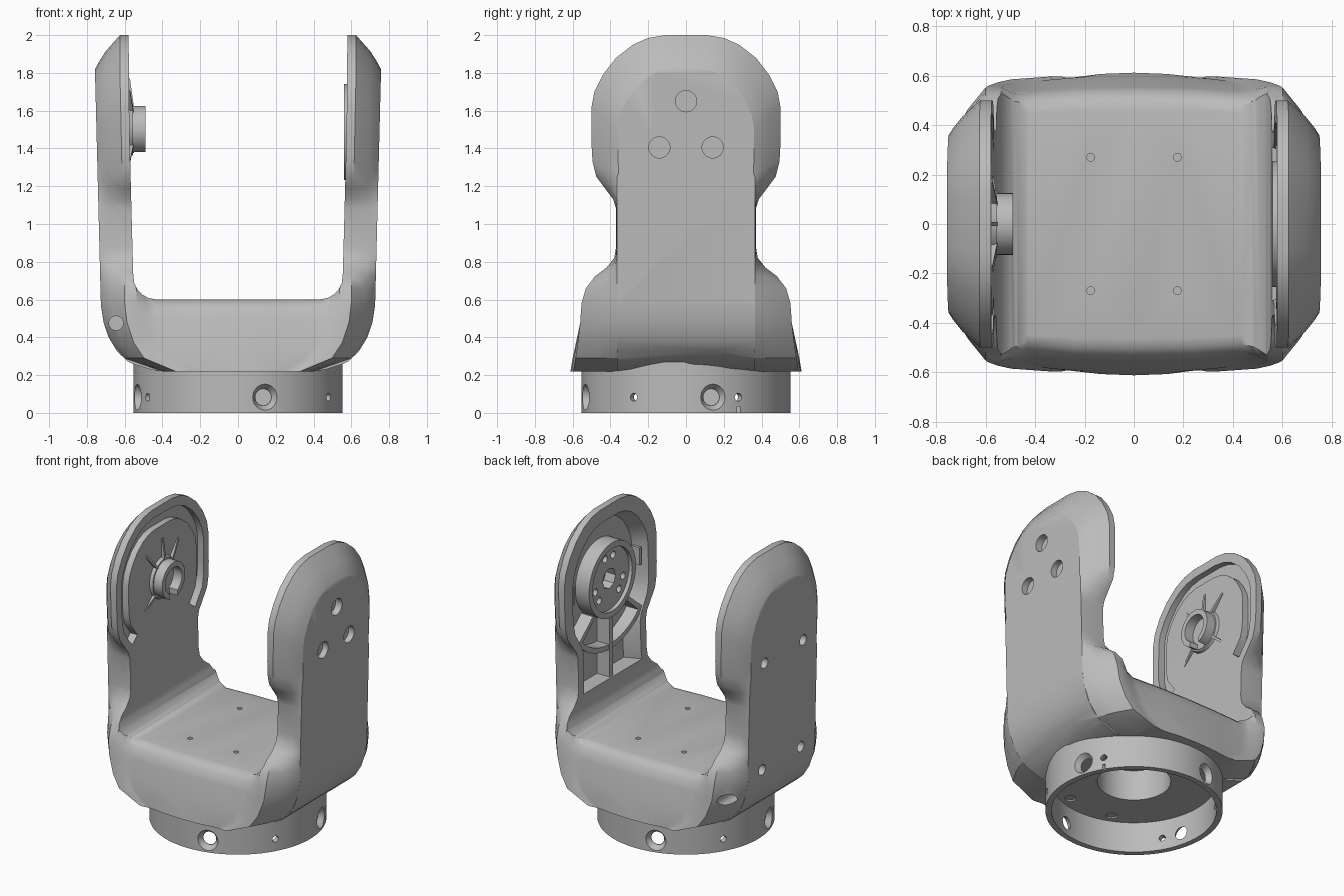
import bpy, bmesh, math
from mathutils import Vector, Matrix

if "Cube" in bpy.data.objects:
    bpy.data.objects.remove(bpy.data.objects["Cube"])

grey = bpy.data.materials.new("light grey")
grey.use_nodes = True
grey.diffuse_color = (0.5, 0.5, 0.5, 1)
grey.node_tree.nodes["Principled BSDF"].inputs["Base Color"].default_value = (0.5, 0.5, 0.5, 1)


def finish(name, bm):
    bmesh.ops.recalc_face_normals(bm, faces=bm.faces)
    me = bpy.data.meshes.new(name)
    bm.to_mesh(me)
    bm.free()
    me.materials.append(grey)
    ob = bpy.data.objects.new(name, me)
    bpy.context.collection.objects.link(ob)
    return ob


def loft(name, rings):
    """Solid through rings of equal point count, capped at both ends."""
    bm = bmesh.new()
    vs = [[bm.verts.new(p) for p in ring] for ring in rings]
    n = len(vs[0])
    for a, b in zip(vs, vs[1:]):
        for i in range(n):
            bm.faces.new((a[i], a[(i + 1) % n], b[(i + 1) % n], b[i]))
    bm.faces.new(vs[0])
    bm.faces.new(vs[-1])
    return finish(name, bm)


def slab(name, pts, x0, x1):
    return loft(name, [[(x, y, z) for y, z in pts] for x in (x0, x1)])


def box(name, lo, hi):
    return slab(name, [(lo[1], lo[2]), (hi[1], lo[2]), (hi[1], hi[2]), (lo[1], hi[2])], lo[0], hi[0])


def rod(name, start, end, r1, r2=None, sides=32):
    a, b = Vector(start), Vector(end)
    bm = bmesh.new()
    rot = (b - a).to_track_quat('Z', 'Y').to_matrix().to_4x4()
    bmesh.ops.create_cone(bm, cap_ends=True, segments=sides, radius1=r1, radius2=r1 if r2 is None else r2,
                          depth=(b - a).length, matrix=Matrix.Translation((a + b) / 2) @ rot)
    return finish(name, bm)


def apply(ob, tool, op='DIFFERENCE'):
    mod = ob.modifiers.new(op, 'BOOLEAN')
    mod.operation, mod.object, mod.solver = op, tool, 'EXACT'
    bpy.context.view_layer.objects.active = ob
    bpy.ops.object.modifier_apply(modifier=mod.name)
    bpy.data.objects.remove(tool)


def mirrored(half):
    """Close a half outline; points on the axis are kept once."""
    return half + [(-y, z) for y, z in reversed(half) if y > 1e-6]


def mix(a, b, t):
    return [(p[0] + (q[0] - p[0]) * t, p[1] + (q[1] - p[1]) * t) for p, q in zip(a, b)]


# Side outline of the arms, bottom to top
arm = [(0.61, 0.12), (0.597, 0.22), (0.585, 0.29), (0.573, 0.37), (0.56, 0.48), (0.553, 0.58),
       (0.53, 0.66), (0.48, 0.725), (0.42, 0.77), (0.38, 0.82), (0.37, 0.88), (0.37, 1.08),
       (0.385, 1.13), (0.43, 1.19), (0.475, 1.25), (0.495, 1.33), (0.5, 1.42), (0.5, 1.62),
       (0.485, 1.7), (0.44, 1.79), (0.37, 1.88), (0.28, 1.95), (0.2, 1.985), (0.11, 2.0), (0, 2.0)]
# Rounded front edge of the middle deck, and the inset outer panel of the arms
deck = [(0.63, 0.12), (0.612, 0.22), (0.6, 0.29), (0.583, 0.37), (0.555, 0.5), (0.536, 0.56), (0.5, 0.592), (0.44, 0.605)]
deck += [(min(y, 0.37), z) for y, z in arm[8:]]
panel = [(min(y, 0.365), z) if z < 1.3 else (y * 0.72, 1 + (z - 1) * 0.82) for y, z in arm]

# Front outline of the yoke: rounded outer corners, filleted inner corners
u_outer = [(0.4, 0.22), (0.5, 0.235), (0.58, 0.27), (0.64, 0.325), (0.685, 0.4), (0.712, 0.48),
           (0.726, 0.57), (0.757, 1.8), (0.757, 2.1)]
u_half = [(0, 0.22)] + u_outer + [(0.58, 2.1), (0.575, 1.5), (0.562, 1.0), (0.555, 0.74)]
u_half += [(0.43 + 0.125 * math.cos(a), 0.725 - 0.125 * math.sin(a)) for a in (0.3, 0.6, 0.9, 1.2, 1.57)]
u_half += [(0, 0.6)]


def follow(x, z):
    """Pull a station inward so the edge chamfer follows the outer corner."""
    for (x0, z0), (x1, z1) in zip(u_outer, u_outer[1:]):
        if z <= z1:
            return x * (x0 + (x1 - x0) * max(z - z0, 0) / (z1 - z0)) / 0.757


# Body: lofted side outline cut to the front outline
stations = [(0, deck, 1), (0.25, deck, 0.992), (0.45, deck, 0.97), (0.51, mix(deck, arm, 0.35), 0.975), (0.56, arm, 1)]
stations += [(x, mix(arm, panel, t), 1) for x, t in ((0.625, 0), (0.7, 0.47), (0.738, 0.8), (0.752, 0.95), (0.757, 1), (0.82, 1))]
rings = []
for side, order in ((-1, stations[:0:-1]), (1, stations)):
    for x, half, s in order:
        rings.append([(side * follow(x, z), y * s, z) for y, z in mirrored(half)])
body = loft("yoke_body", rings)
apply(body, loft("u_cutter", [[(x, y, z) for x, z in mirrored(u_half)] for y in (-1, 1)]), 'INTERSECT')

# Curved groove inside the right arm
rim = [p for p in mirrored(arm) if p[1] > 1.12]
outer, inner = ([(y * k, 1.45 + (z - 1.45) * k) for y, z in rim] for k in (0.89, 0.74))
apply(body, slab("groove_cutter", outer + inner[::-1], -0.62, -0.5))


# Open cavity inside the left arm, tapering inward
def inset(d):
    return mirrored([(y * (1 - 2 * d), z - d * max(z - 1.3, 0) / 0.7) for y, z in arm if z > 0.8])


apply(body, loft("cavity_cutter", [[(x, y, z) for y, z in inset(d)] for x, d in ((0.5, 0.05), (0.665, 0.14))]))

# Screw holes: left arm, right arm, lower corners, deck
centre = 1.487
for a in (90, 210, 330):
    y, z = 0.163 * math.cos(math.radians(a)), centre + 0.163 * math.sin(math.radians(a))
    apply(body, rod("cutter", (0.705, y, z), (0.8, y, z), 0.056))
for y in (-0.21, 0.21):
    for z in (0.6, 1.34):
        apply(body, rod("cutter", (-0.66, y, z), (-0.8, y, z), 0.036))
    s = math.copysign(1, y)
    apply(body, rod("cutter", (-0.645, s * 0.3, 0.475), (-0.645, s * 0.7, 0.475), 0.038))
    for x in (-0.175, 0.175):
        apply(body, rod("cutter", (x, s * 0.27, 0.5), (x, s * 0.27, 0.7), 0.016, sides=16))
apply(body, rod("cutter", (0, 0, 0.1), (0, 0, 0.42), 0.23, sides=48))


def at(deg, r, z=0.083):
    return (r * math.cos(math.radians(deg)), r * math.sin(math.radians(deg)), z)


# Base ring with radial screw holes and floor holes
ring = rod("base_ring", (0, 0, 0), (0, 0, 0.27), 0.553, sides=96)
apply(ring, rod("cutter", (0, 0, -0.1), (0, 0, 0.21), 0.515, sides=96))
apply(ring, rod("cutter", (0, 0, 0.1), (0, 0, 0.4), 0.23, sides=48))
for i, small in enumerate((30, 150, 210, 330)):
    big, floor = 15 + 90 * i, (68, 112, 248, 292)[i]
    apply(ring, rod("cutter", at(big, 0.4), at(big, 0.7), 0.043))
    apply(ring, rod("cutter", at(big, 0.515), at(big, 0.57), 0.045, 0.08))
    apply(ring, rod("cutter", at(small, 0.4), at(small, 0.7), 0.021, sides=16))
    apply(ring, rod("cutter", at(floor, 0.45, 0.15), at(floor, 0.45, 0.25), 0.035))
apply(ring, box("cutter", (0.45, 0.27, -0.1), (0.6, 0.285, 0.035)))

# Horn disc in the left arm, with centre hole and screw holes
disc = rod("horn_disc", (0.56, 0, centre), (0.69, 0, centre), 0.255, sides=64)
apply(disc, rod("cutter", (0.5, 0, centre), (0.585, 0, centre), 0.215, sides=64))
apply(disc, rod("cutter", (0.5, 0, centre), (0.66, 0, centre), 0.07, sides=8))
for a in (90, 210, 330):
    for d in (-16, 16):
        t = math.radians(a + d)
        y, z = 0.155 * math.cos(t), centre + 0.155 * math.sin(t)
        apply(disc, rod("cutter", (0.5, y, z), (0.64, y, z), 0.024, sides=16))

# Ribs of the left arm: centre web, arc, radial webs and side ribs
box("centre_rib", (0.57, -0.018, 0.8), (0.69, 0.018, 1.26))
arc = [(r * math.cos(math.radians(t)), centre + r * math.sin(math.radians(t)))
       for r, span in ((0.48, range(-135, -44, 6)), (0.445, range(-45, -136, -6))) for t in span]
slab("arc_rib", arc, 0.575, 0.69)
for s in (-1, 1):
    slab("radial_rib", [(s * 0.16, 1.29), (s * 0.19, 1.3), (s * 0.345, 1.17), (s * 0.32, 1.145)], 0.575, 0.67)
    box("side_rib", (0.6, s * 0.36 - 0.01, 1.44), (0.66, s * 0.36 + 0.01, 1.56))

# Pivot boss on the right arm, with a slot and thin gussets
boss = rod("pivot_boss", (-0.6, 0, 1.5), (-0.49, 0, 1.5), 0.125, sides=40)
apply(boss, rod("cutter", (-0.565, 0, 1.5), (-0.4, 0, 1.5), 0.09, sides=40))
apply(boss, box("cutter", (-0.55, -0.04, 1.3), (-0.4, 0.04, 1.45)))
rod("boss_collar", (-0.6, 0, 1.5), (-0.555, 0, 1.5), 0.15, 0.135, sides=40)
for a in (50, 90, 130, 220, 320):
    d = Vector((0, math.cos(math.radians(a)), math.sin(math.radians(a))))
    w = Vector((0, -d.z, d.y)) * 0.008
    c = Vector((0, 0, 1.5))
    web = [c + d * r + Vector((x, 0, 0)) for r, x in ((0.11, -0.6), (0.11, -0.55), (0.27, -0.572), (0.27, -0.6))]
    loft("boss_gusset", [[p - w for p in web], [p + w for p in web]])

# Smooth shading with crisp edges
for ob in bpy.context.scene.objects:
    if ob.type == 'MESH' and grey.name in ob.data.materials:
        bpy.ops.object.select_all(action='DESELECT')
        ob.select_set(True)
        bpy.context.view_layer.objects.active = ob
        bpy.ops.object.shade_smooth_by_angle(angle=math.radians(32))
